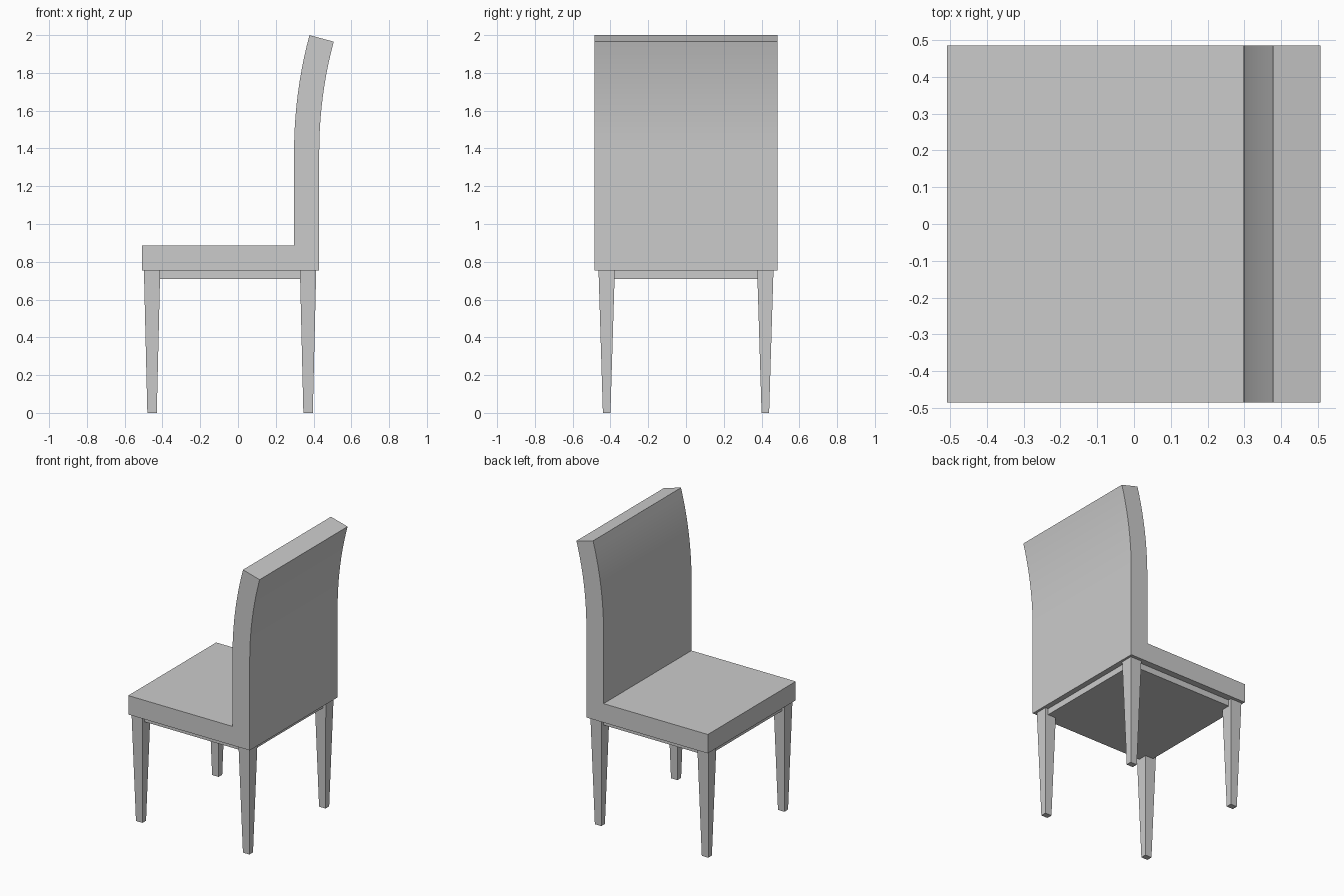
import bpy, bmesh, math

if "Cube" in bpy.data.objects:
    bpy.data.objects.remove(bpy.data.objects["Cube"])

def make_object(name, bm):
    bmesh.ops.recalc_face_normals(bm, faces=bm.faces)
    mesh = bpy.data.meshes.new(name)
    bm.to_mesh(mesh)
    bm.free()
    obj = bpy.data.objects.new(name, mesh)
    bpy.context.collection.objects.link(obj)
    return obj

def taper_box(name, low, high):
    """Box between two rectangles, each given as (x0, x1, y0, y1, z)."""
    bm = bmesh.new()
    rings = [[bm.verts.new((x, y, z)) for x, y in ((x0, y0), (x1, y0), (x1, y1), (x0, y1))]
             for x0, x1, y0, y1, z in (low, high)]
    for ring in rings:
        bm.faces.new(ring)
    for i in range(4):
        j = (i + 1) % 4
        bm.faces.new((rings[0][i], rings[0][j], rings[1][j], rings[1][i]))
    return make_object(name, bm)

# Upholstered seat and curved backrest: one L-shaped side profile, extruded across y
SEAT_Z, HALF_W = 0.753, 0.485
RADIUS, THICK, BEND, STEPS = 2.25, 0.133, math.radians(15), 10
cx, cz = 0.43 + RADIUS, 1.383

def arc(r):
    return [(cx - r * math.cos(BEND * i / STEPS), cz + r * math.sin(BEND * i / STEPS))
            for i in range(STEPS + 1)]

profile = [(-0.508, SEAT_Z), (0.43, SEAT_Z)] + arc(RADIUS)
profile += arc(RADIUS + THICK)[::-1] + [(0.297, 0.885), (-0.508, 0.885)]
bm = bmesh.new()
side = bm.faces.new([bm.verts.new((x, -HALF_W, z)) for x, z in profile])
new = bmesh.ops.extrude_face_region(bm, geom=[side])["geom"]
bmesh.ops.translate(bm, vec=(0, 2 * HALF_W, 0),
                    verts=[v for v in new if isinstance(v, bmesh.types.BMVert)])
body = make_object("seat_and_backrest", bm)
bpy.context.view_layer.objects.active = body
body.select_set(True)
bpy.ops.object.shade_smooth_by_angle(angle=math.radians(30))

# Seat frame slab under the cushion
taper_box("seat_frame", (-0.475, 0.392, -0.44, 0.44, 0.71), (-0.475, 0.392, -0.44, 0.44, SEAT_Z))

# Four tapered legs
for end, x in (("left", -0.455), ("right", 0.371)):
    for pos, y in (("front", -0.42), ("back", 0.42)):
        taper_box(f"{pos}_{end}_leg",
                  (x - 0.025, x + 0.025, y - 0.02, y + 0.02, 0),
                  (x - 0.043, x + 0.043, y - 0.043, y + 0.043, SEAT_Z))
